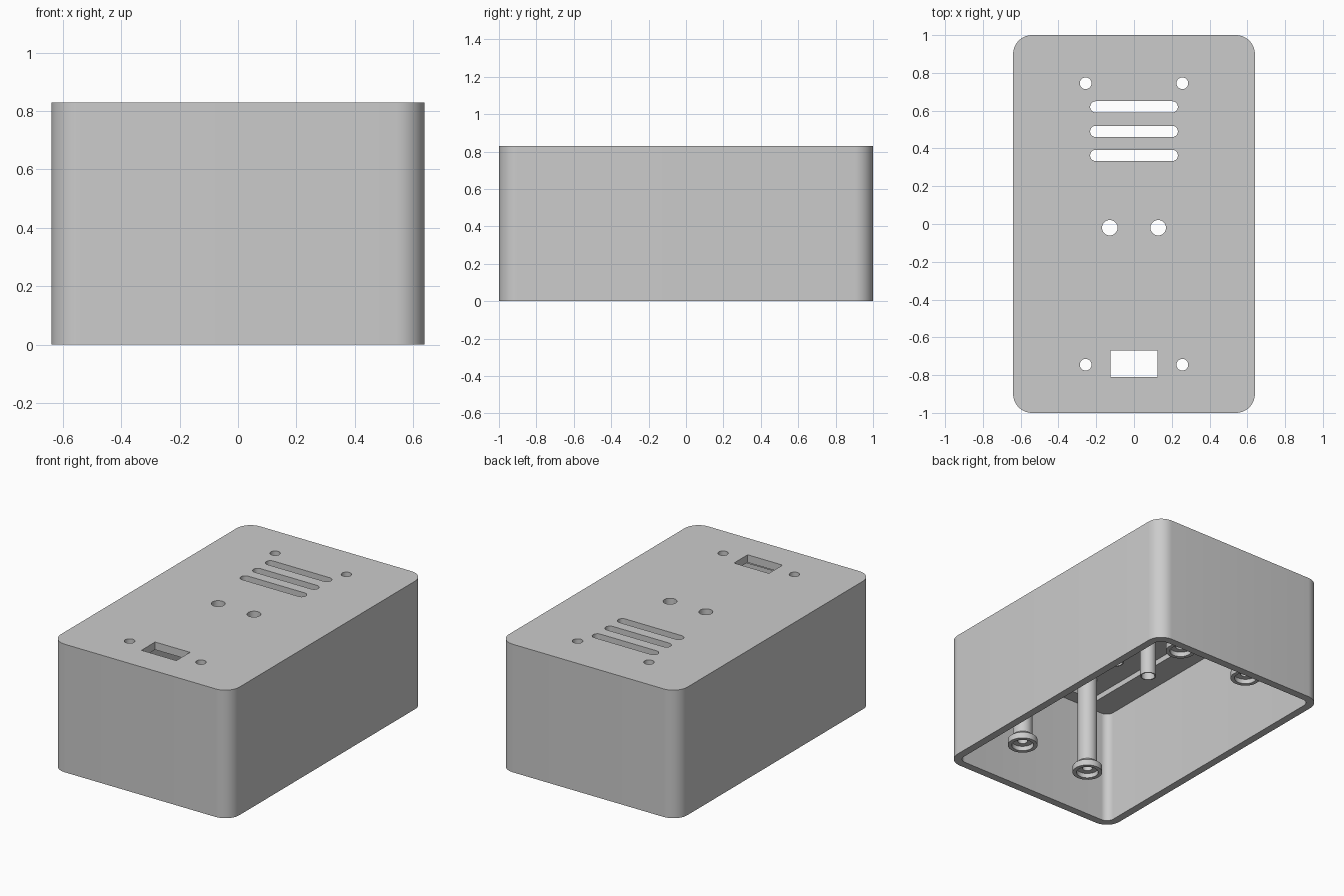
import bpy, bmesh, math

cube = bpy.data.objects.get("Cube")
if cube:
    bpy.data.objects.remove(cube, do_unlink=True)

grey = bpy.data.materials.new("plain_grey")
grey.use_nodes = True
grey.diffuse_color = (0.6, 0.6, 0.6, 1)
grey.node_tree.nodes["Principled BSDF"].inputs["Base Color"].default_value = (0.6, 0.6, 0.6, 1)

TOP, PLATE, LEDGE = 0.83, 0.78, 0.745   # lid top, lid underside, ledge underside


def finish(bm, name):
    bmesh.ops.recalc_face_normals(bm, faces=bm.faces)
    mesh = bpy.data.meshes.new(name)
    bm.to_mesh(mesh)
    bm.free()
    mesh.materials.append(grey)
    obj = bpy.data.objects.new(name, mesh)
    bpy.context.collection.objects.link(obj)
    return obj


def activate(obj):
    bpy.ops.object.select_all(action="DESELECT")
    obj.select_set(True)
    bpy.context.view_layer.objects.active = obj


def prism(name, cx, cy, hx, hy, r, z0, z1, steps=10):
    """Upright block with rounded corners."""
    bm = bmesh.new()
    ring = []
    for q, (sx, sy) in enumerate([(1, 1), (-1, 1), (-1, -1), (1, -1)]):
        for i in range(steps + 1 if r else 1):
            a = (q + i / steps) * math.pi / 2
            ring.append(bm.verts.new((cx + sx * (hx - r) + r * math.cos(a),
                                      cy + sy * (hy - r) + r * math.sin(a), z0)))
    face = bm.faces.new(ring)
    grown = bmesh.ops.extrude_face_region(bm, geom=[face])["geom"]
    bmesh.ops.translate(bm, vec=(0, 0, z1 - z0),
                        verts=[v for v in grown if isinstance(v, bmesh.types.BMVert)])
    bmesh.ops.remove_doubles(bm, verts=bm.verts, dist=1e-5)
    return finish(bm, name)


def cut(target, cutter):
    cutter.hide_render = True
    mod = target.modifiers.new("cut", "BOOLEAN")
    mod.operation, mod.solver, mod.object = "DIFFERENCE", "EXACT", cutter
    activate(target)
    bpy.ops.object.modifier_apply(modifier=mod.name)
    bpy.data.objects.remove(cutter, do_unlink=True)


def lathe(name, x, y, profile, steps=32):
    """Closed profile of (radius, height) turned around a vertical axis."""
    bm = bmesh.new()
    rings = []
    for i in range(steps):
        a = 2 * math.pi * i / steps
        rings.append([bm.verts.new((x + r * math.cos(a), y + r * math.sin(a), z))
                      for r, z in profile])
    n = len(profile)
    for i in range(steps):
        a, b = rings[i], rings[(i + 1) % steps]
        for j in range(n):
            k = (j + 1) % n
            bm.faces.new((a[j], b[j], b[k], a[k]))
    return finish(bm, name)


# Open-bottomed case with a shallow recess under the lid
case = prism("case", 0, 0, 0.64, 1.0, 0.1, 0, TOP)
cut(case, prism("cavity", 0, 0, 0.59, 0.95, 0.05, -0.1, LEDGE))
cut(case, prism("lid_recess", 0, 0, 0.42, 0.86, 0, LEDGE - 0.1, PLATE))

# Vent slots and rectangular window
for y in (0.62, 0.49, 0.363):
    cut(case, prism("vent_slot", 0, y, 0.232, 0.03, 0.0299, 0.7, 0.9))
cut(case, prism("window", 0, -0.74, 0.125, 0.07, 0, 0.7, 0.9))

# Screw holes and the two centre holes
posts = [(sx * 0.256, sy * 0.745) for sx in (-1, 1) for sy in (-1, 1)]
tubes = [(sx * 0.128, -0.02) for sx in (-1, 1)]
for points, r in ((posts, 0.031), (tubes, 0.041)):
    for x, y in points:
        cut(case, prism("round_hole", x, y, r, r, r, 0.7, 0.9, 8))

# Hollow screw posts with a flared, cupped foot
post_profile = [(0.031, PLATE), (0.06, PLATE), (0.06, 0.2), (0.09, 0.175),
                (0.09, 0.135), (0.066, 0.135), (0.066, 0.165), (0.031, 0.165)]
parts = [case]
for x, y in posts:
    parts.append(lathe("screw_post", x, y, post_profile))

# Short tubes below the centre holes
tube_profile = [(0.041, PLATE), (0.048, PLATE), (0.048, 0.44), (0.041, 0.44)]
for x, y in tubes:
    parts.append(lathe("centre_tube", x, y, tube_profile))

for part in parts:
    activate(part)
    bpy.ops.object.shade_smooth_by_angle(angle=math.radians(30))
